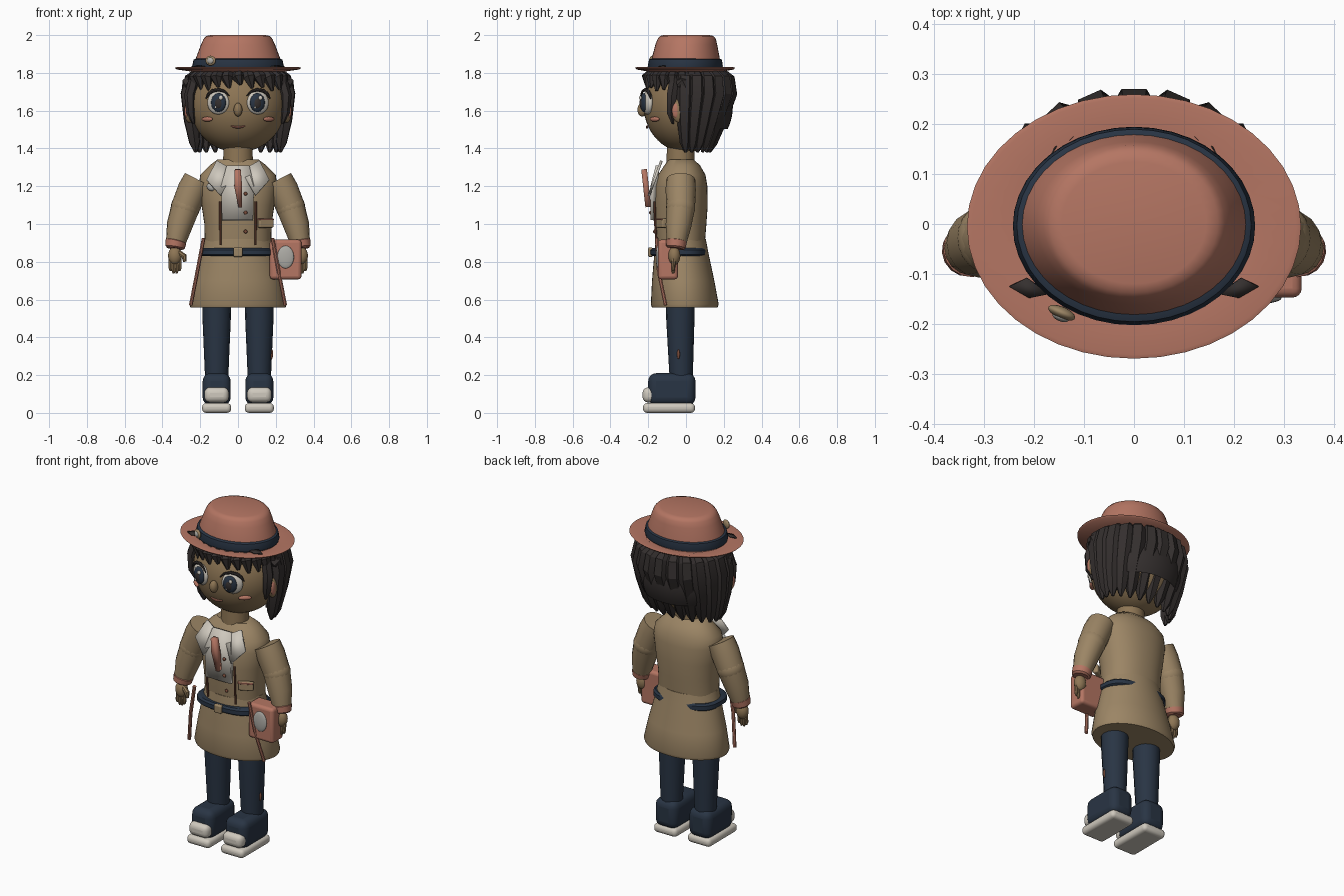
import bpy, math
from math import sin, cos, pi, radians
from mathutils import Vector

if "Cube" in bpy.data.objects:
    bpy.data.objects.remove(bpy.data.objects["Cube"])


def material(name, rgb):
    m = bpy.data.materials.new(name)
    m.use_nodes = True
    m.diffuse_color = (*rgb, 1)
    m.node_tree.nodes["Principled BSDF"].inputs["Base Color"].default_value = (*rgb, 1)
    return m


CORAL = material("coral", (.46, .18, .125))
COAT = material("tan coat", (.33, .235, .13))
SKIN = material("brown skin", (.27, .18, .09))
NAVY = material("navy", (.022, .035, .058))
HAIR = material("charcoal hair", (.035, .029, .028))
WHITE = material("off white", (.62, .58, .51))
BROWN = material("red brown", (.2, .075, .045))
STEEL = material("grey", (.42, .41, .38))


def finish(ob, name, mat, angle=40):
    ob.name = name
    ob.data.materials.clear()
    ob.data.materials.append(mat)
    bpy.ops.object.select_all(action='DESELECT')
    ob.select_set(True)
    bpy.context.view_layer.objects.active = ob
    bpy.ops.object.shade_smooth_by_angle(angle=radians(angle))
    return ob


def mesh(name, mat, verts, faces):
    me = bpy.data.meshes.new(name)
    me.from_pydata(verts, [], faces)
    ob = bpy.data.objects.new(name, me)
    bpy.context.collection.objects.link(ob)
    return finish(ob, name, mat)


def loft(name, mat, rings, p=2, n=40):
    """Stack of oval rings: height, half width, front y, back y."""
    verts, faces = [], []
    for z, rx, y0, y1 in rings:
        for i in range(n):
            c, s = cos(2 * pi * i / n), sin(2 * pi * i / n)
            c, s = (math.copysign(abs(v) ** (2 / p), v) for v in (c, s))
            verts.append((rx * c, (y0 + y1) / 2 + (y1 - y0) / 2 * s, z))
    for k in range(len(rings) - 1):
        for i in range(n):
            j = (i + 1) % n
            faces.append((k * n + i, k * n + j, k * n + n + j, k * n + n + i))
    faces += [list(range(n))[::-1], [len(verts) - n + i for i in range(n)]]
    return mesh(name, mat, verts, faces)


def ball(name, mat, loc, scale, rot=(0, 0, 0), seg=24):
    bpy.ops.mesh.primitive_uv_sphere_add(segments=seg, ring_count=seg * 2 // 3, location=loc, rotation=rot)
    ob = bpy.context.object
    ob.scale = scale
    return finish(ob, name, mat)


def box(name, mat, loc, size, bevel, rot=(0, 0, 0)):
    bpy.ops.mesh.primitive_cube_add(size=1, location=loc, rotation=rot)
    ob = bpy.context.object
    ob.scale = size
    bpy.ops.object.transform_apply(location=False, rotation=False, scale=True)
    b = ob.modifiers.new("round", 'BEVEL')
    b.width, b.segments = bevel, 4
    return finish(ob, name, mat)


def tube(name, mat, pts, radii, sides=2, angle=40):
    cu = bpy.data.curves.new(name, 'CURVE')
    cu.dimensions, cu.bevel_depth, cu.bevel_resolution, cu.use_fill_caps = '3D', 1, sides, True
    sp = cu.splines.new('POLY')
    sp.points.add(len(pts) - 1)
    for q, co, r in zip(sp.points, pts, radii):
        q.co, q.radius = (*co, 1), r
    ob = bpy.data.objects.new(name, cu)
    bpy.context.collection.objects.link(ob)
    bpy.ops.object.select_all(action='DESELECT')
    ob.select_set(True)
    bpy.context.view_layer.objects.active = ob
    bpy.ops.object.convert(target='MESH')
    return finish(bpy.context.object, name, mat, angle)


def plate(name, mat, pts, thick):
    ob = mesh(name, mat, pts, [list(range(len(pts)))])
    s = ob.modifiers.new("thick", 'SOLIDIFY')
    s.thickness, s.offset = thick, 0
    return ob


# Hat
loft("hat_brim", CORAL, [(1.8, .2, -.16, .16), (1.818, .325, -.262, .252), (1.827, .335, -.27, .26),
                         (1.83, .325, -.262, .252), (1.818, .25, -.2, .2), (1.822, .2, -.16, .16)])
loft("hat_crown", CORAL, [(1.81, .236, -.192, .187), (1.87, .226, -.183, .18), (1.95, .196, -.162, .165),
                          (1.98, .182, -.15, .158), (1.995, .168, -.138, .146), (2, .145, -.12, .125)])
loft("hat_band", NAVY, [(1.825, .24, -.2, .192), (1.835, .243, -.203, .195),
                        (1.87, .235, -.196, .19), (1.876, .222, -.18, .176)])
ball("hat_badge", COAT, (-.145, -.178, 1.865), (.029, .012, .026), (0, 0, -.4))
ball("hat_badge_center", STEEL, (-.147, -.186, 1.865), (.018, .009, .016), (0, 0, -.4))

# Head, neck and face
ball("head", SKIN, (0, 0, 1.63), (.254, .225, .25), seg=40)
loft("neck", SKIN, [(1.3, .08, -.105, .045), (1.42, .076, -.1, .045)])
ball("nose", SKIN, (0, -.232, 1.605), (.023, .025, .036))
tube("mouth", CORAL, [(x, -.206 + x * x, 1.512 + 5 * x * x) for x in (-.038, -.02, 0, .02, .038)],
     (.003, .006, .007, .006, .003))
for s, side in ((-1, "right"), (1, "left")):
    x = s * .105
    tilt = (0, 0, s * .3)
    ball(side + "_eye", WHITE, (x, -.203, 1.643), (.06, .026, .063), tilt)
    ball(side + "_iris", NAVY, (x * .98, -.222, 1.643), (.041, .02, .05), tilt)
    ball(side + "_pupil", HAIR, (x * .98, -.231, 1.64), (.024, .014, .032), tilt)
    ball(side + "_eye_glint", WHITE, (x + .014, -.241, 1.668), (.011, .007, .012))
    ball(side + "_eye_small_glint", WHITE, (x - .014, -.239, 1.618), (.006, .006, .007))
    tube(side + "_lashes", HAIR, [(x + s * .068 * cos(a), -.215 + s * .03 * s * cos(a), 1.645 + .066 * sin(a))
                                  for a in (.3, .7, 1.1, 1.6, 2.1, 2.6)], (.004, .009, .01, .009, .007, .003))
    ball(side + "_cheek", CORAL, (s * .163, -.166, 1.555), (.037, .012, .013), (0, 0, s * .7))
    ball(side + "_ear", SKIN, (s * .258, -.035, 1.6), (.026, .042, .064))
    ball(side + "_inner_ear", CORAL, (s * .272, -.052, 1.6), (.012, .022, .04))

# Hair: a trimmed cap, hanging back locks, side tufts and a fringe
cap = ball("hair_cap", HAIR, (0, .012, 1.62), (.262, .236, .25), seg=40)
cap.data.update()
import bmesh
bm = bmesh.new()
bm.from_mesh(cap.data)
bmesh.ops.delete(bm, geom=[f for f in bm.faces if f.calc_center_median().z <
                           (.45 if f.calc_center_median().y < .05 else -.5)], context='FACES')
bm.to_mesh(cap.data)
bm.free()
for i in range(13):
    a = radians(-96 + 16 * i)
    s, c = sin(a), cos(a)
    tube(f"back_lock_{i + 1}", HAIR,
         [(.2 * s, .02 + .17 * c, 1.8), (.245 * s, .02 + .2 * c, 1.765), (.26 * s, .018 + .21 * c, 1.69),
          (.25 * s, .012 + .17 * c, 1.55), (.232 * s, .01 + .13 * c, 1.43), (.225 * s, .01 + .115 * c, 1.38)],
         (.03, .046, .05, .042, .03, .008), 1, 25)
for i in range(15):
    a = radians(-98 + 14 * i)
    s, c = sin(a), cos(a)
    drop = 1.725 - .03 * abs(s) + .012 * (i % 2)
    tube(f"fringe_{i + 1}", HAIR, [(.21 * s, -.175 * c, 1.81), (.25 * s, -.205 * c, 1.775),
                                   (.25 * s + .015, -.21 * c, drop)], (.025, .034, .008), 1, 25)
for s, side in ((-1, "right"), (1, "left")):
    tube(side + "_side_tuft", HAIR, [(s * .23, -.06, 1.77), (s * .255, -.075, 1.68),
                                     (s * .25, -.08, 1.59), (s * .235, -.07, 1.53)], (.03, .03, .024, .006), 1)
    tube(side + "_temple_tuft", HAIR, [(s * .2, -.03, 1.79), (s * .26, -.01, 1.74), (s * .285, .02, 1.68)],
         (.03, .042, .012), 1)
    plate(side + "_brim_leaf", HAIR, [(s * .25, -.125, 1.828), (s * .215, -.108, 1.836),
                                      (s * .17, -.14, 1.832), (s * .21, -.148, 1.83)], .008)

# Coat
loft("coat_body", COAT, [(.9, .176, -.155, .1), (1, .178, -.165, .108), (1.1, .193, -.17, .115),
                         (1.2, .208, -.166, .113), (1.26, .2, -.148, .103), (1.31, .15, -.115, .075),
                         (1.342, .108, -.092, .04)], 2.2)
loft("coat_skirt", COAT, [(.92, .178, -.16, .105), (.85, .193, -.167, .118), (.7, .232, -.18, .15),
                          (.575, .258, -.186, .173), (.558, .252, -.18, .167)])
loft("belt", NAVY, [(.83, .196, -.178, .1), (.838, .206, -.188, .108), (.862, .204, -.188, .108),
                    (.872, .192, -.178, .1)], 2.7)
box("belt_buckle", COAT, (0, -.188, .851), (.05, .025, .05), .008)

# Shirt, tie and collar
plate("shirt_panel", WHITE, [(-.085, -.177, 1.02), (.08, -.177, 1.02), (.085, -.178, 1.2),
                             (.06, -.15, 1.31), (-.06, -.15, 1.31), (-.09, -.178, 1.2)], .02)
plate("tie", CORAL, [(-.017, -.222, 1.29), (.014, -.222, 1.29), (.022, -.212, 1.2), (.02, -.2, 1.09),
                     (.002, -.2, 1.09), (-.02, -.212, 1.2)], .03)
for z in (1.16, 1.06, .96):
    ball("button", BROWN, (.04, -.188 if z > 1 else -.167, z), (.01, .007, .01), seg=12)
for s, side in ((-1, "right"), (1, "left")):
    plate(side + "_collar", WHITE, [(s * px, -.13 - .36 * (1.335 - pz), pz) for px, pz in
                                    ((.113, 1.335), (.017, 1.28), (.092, 1.15), (.166, 1.233))], .014)
    tube(side + "_front_strap", BROWN, [(s * .092, -.155, .89), (s * .094, -.163, 1.0), (s * .094, -.167, 1.12)],
         (.006, .006, .006))
    tube(side + "_skirt_strap", CORAL, [(s * .182, -.155, .925), (s * .215, -.145, .75), (s * .25, -.108, .57)],
         (.01, .01, .01))
box("pocket", COAT, (.146, -.13, 1.005), (.085, .03, .05), .008, (0, 0, .45))
box("pocket_trim", CORAL, (.146, -.137, 1.025), (.085, .03, .008), .003, (0, 0, .45))
ball("chest_badge", STEEL, (-.145, -.142, 1.195), (.024, .014, .018), (0, .6, -.4))

# Arms and hands
for s, side in ((-1, "right"), (1, "left")):
    tube(side + "_upper_arm", COAT, [(s * .212, -.028, 1.235), (s * .24, -.028, 1.18), (s * .278, -.028, 1.09)],
         (.077, .08, .076), 6)
    ball(side + "_elbow", COAT, (s * .278, -.028, 1.09), (.077, .077, .077))
    tube(side + "_forearm", COAT, [(s * .278, -.028, 1.09), (s * .31, -.04, .99), (s * .33, -.05, .9)],
         (.076, .068, .052), 6)
    tube(side + "_cuff", CORAL, [(s * .326, -.05, .915), (s * .328, -.051, .908), (s * .334, -.054, .877),
                                 (s * .335, -.055, .87)], (.046, .056, .052, .042), 6)
    ball(side + "_palm", SKIN, (s * .334, -.062, .832), (.036, .032, .048))
    for k in range(4):
        fx = s * (.309 + .016 * k)
        low = .755 - .012 * (k in (1, 2))
        tube(f"{side}_finger_{k + 1}", SKIN, [(fx, -.065, .82), (fx, -.068, low + .01), (fx, -.068, low - .005)],
             (.011, .01, .005))
    tube(side + "_thumb", SKIN, [(s * .315, -.07, .85), (s * .285, -.08, .83), (s * .282, -.08, .8)],
         (.014, .015, .009))

# Side bag
box("bag", CORAL, (.252, -.095, .812), (.168, .105, .21), .018)
ball("bag_emblem", STEEL, (.252, -.148, .825), (.044, .012, .06))

# Legs and shoes
for s, side in ((-1, "right"), (1, "left")):
    x = s * .113
    tube(side + "_leg", NAVY, [(x, -.03, .62), (x, -.03, .5), (x, -.025, .15)], (.077, .075, .06), 6)
    box(side + "_shoe", NAVY, (x, -.075, .125), (.148, .25, .17), .042)
    box(side + "_sole", WHITE, (x, -.09, .026), (.154, .275, .052), .022)
    box(side + "_toe_cap", WHITE, (x, -.19, .095), (.13, .08, .08), .03)
ball("trouser_patch", BROWN, (.178, -.04, .31), (.008, .008, .026), (0, .05, 0), 12)
